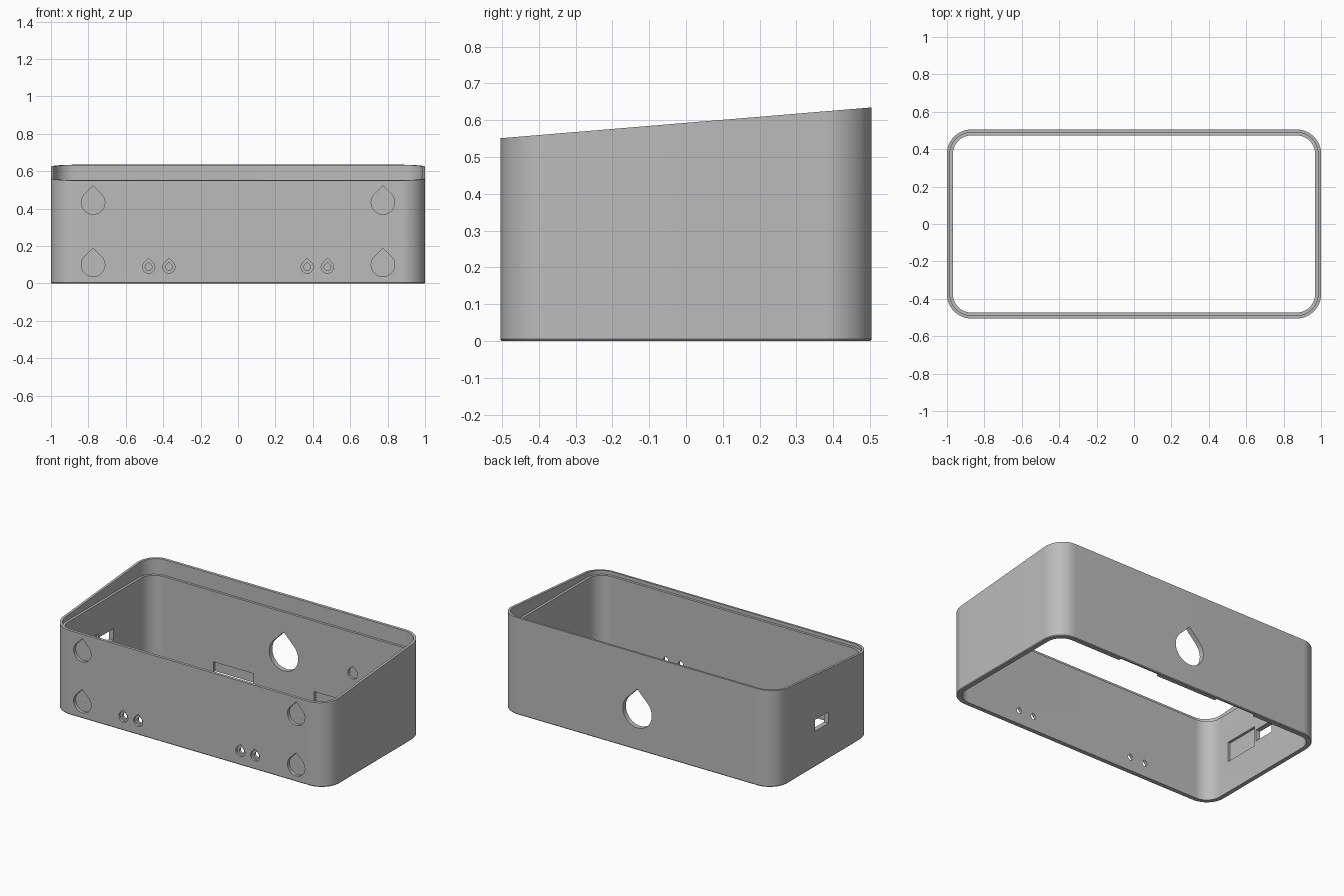
import bpy
import bmesh
from math import sin, cos, pi, radians

default = bpy.data.objects.get("Cube")
if default:
    bpy.data.objects.remove(default, do_unlink=True)

HALF_X, HALF_Y, RADIUS = 1.0, 0.505, 0.13
WALL, LIP = 0.032, 0.016
LEDGE_Z = 0.53
CORNER_STEPS = 24
IN_X, IN_Y = HALF_X - WALL, HALF_Y - WALL

grey = bpy.data.materials.new("Grey plastic")
grey.use_nodes = True
grey.diffuse_color = (0.5, 0.5, 0.5, 1)
grey.node_tree.nodes["Principled BSDF"].inputs["Base Color"].default_value = (0.5, 0.5, 0.5, 1)


def make_object(name, bm):
    bmesh.ops.recalc_face_normals(bm, faces=bm.faces)
    mesh = bpy.data.meshes.new(name)
    bm.to_mesh(mesh)
    bm.free()
    mesh.materials.append(grey)
    obj = bpy.data.objects.new(name, mesh)
    bpy.context.collection.objects.link(obj)
    return obj


def rounded_rect(inset):
    """Outline of the case, moved inwards by inset."""
    r = RADIUS - inset
    points = []
    for quarter, (sx, sy) in enumerate([(1, 1), (-1, 1), (-1, -1), (1, -1)]):
        for i in range(CORNER_STEPS + 1):
            a = (quarter + i / CORNER_STEPS) * pi / 2
            points.append((sx * (HALF_X - RADIUS) + r * cos(a),
                           sy * (HALF_Y - RADIUS) + r * sin(a)))
    return points


def slope(y):
    """Height of the slanted top edge."""
    return 0.593 + 0.083 * y


def level(z):
    return lambda y: z


# Case wall: a closed section swept round the outline
section = [(0.004, level(0)), (0, level(0.005)), (0, slope), (LIP, slope),
           (LIP, level(LEDGE_Z)), (WALL, level(LEDGE_Z)), (WALL, level(0))]
bm = bmesh.new()
rings = [[bm.verts.new((x, y, height(y))) for x, y in rounded_rect(inset)]
         for inset, height in section]
for k, ring in enumerate(rings):
    other = rings[(k + 1) % len(rings)]
    for i in range(len(ring)):
        j = (i + 1) % len(ring)
        bm.faces.new((ring[i], ring[j], other[j], other[i]))
case = make_object("case_shell", bm)


def teardrop(cx, cz, r):
    """Circle with a pointed top, in the wall plane."""
    arc = [radians(135 + 270 * i / 36) for i in range(37)]
    points = [(cx + r * cos(a), cz + r * sin(a)) for a in arc]
    return points + [(cx, cz + r * 2 ** 0.5)]


def rectangle(a0, a1, z0, z1):
    return [(a0, z0), (a1, z0), (a1, z1), (a0, z1)]


def cut(outline, axis, start, end):
    """Remove a prism running along the axis from the case."""
    bm = bmesh.new()
    ends = []
    for t in (start, end):
        ends.append([bm.verts.new((a, t, z) if axis == "y" else (t, a, z)) for a, z in outline])
        bm.faces.new(ends[-1])
    for i in range(len(outline)):
        j = (i + 1) % len(outline)
        bm.faces.new((ends[0][i], ends[0][j], ends[1][j], ends[1][i]))
    cutter = make_object("cutter", bm)
    cutter.hide_render = True
    mod = case.modifiers.new("cut", "BOOLEAN")
    mod.operation = "DIFFERENCE"
    mod.solver = "EXACT"
    mod.object = cutter
    bpy.ops.object.modifier_apply(modifier=mod.name)
    bpy.data.objects.remove(cutter, do_unlink=True)


bpy.ops.object.select_all(action="DESELECT")
case.select_set(True)
bpy.context.view_layer.objects.active = case

FRONT_OUT = -HALF_Y - 0.05
for side in (-1, 1):
    # Blind foot recesses on the front
    for z in (0.1, 0.433):
        cut(teardrop(side * 0.775, z, 0.063), "y", FRONT_OUT, -HALF_Y + 0.02)
    # Countersunk screw holes on the front
    for x in (0.37, 0.478):
        cut(teardrop(side * x, 0.088, 0.033), "y", FRONT_OUT, -HALF_Y + 0.015)
        cut(teardrop(side * x, 0.088, 0.018), "y", FRONT_OUT, -IN_Y + 0.05)
    # Clip pockets inside the lower edge of the back
    cut(rectangle(side * 0.365 - 0.145, side * 0.365 + 0.145, -0.05, 0.068),
        "y", IN_Y - 0.05, IN_Y + 0.018)

# Cable hole through the back and a small blind recess inside it
cut(teardrop(0, 0.25, 0.105), "y", IN_Y - 0.05, HALF_Y + 0.05)
cut(teardrop(0.5, 0.26, 0.035), "y", IN_Y - 0.05, IN_Y + 0.016)

# Port opening and neighbouring inner pocket on the right wall
cut(rectangle(-0.045, 0.095, 0.232, 0.307), "x", -HALF_X - 0.05, -IN_X + 0.05)
cut(rectangle(-0.3, -0.06, 0.205, 0.335), "x", -IN_X - 0.016, -IN_X + 0.05)

bpy.ops.object.shade_smooth_by_angle(angle=radians(30))
